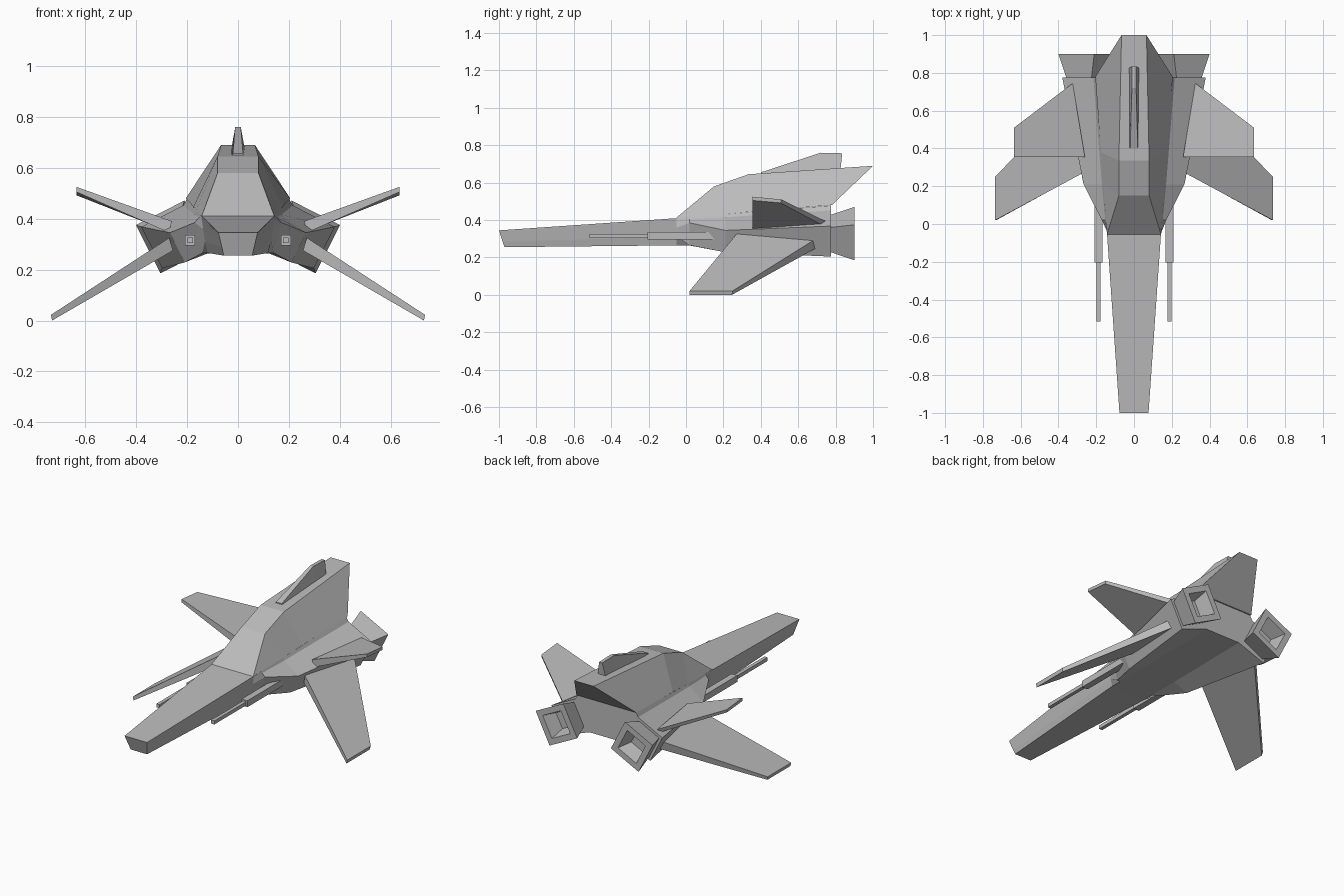
import bpy, bmesh
from mathutils import Vector

cube = bpy.data.objects.get("Cube")
if cube:
    bpy.data.objects.remove(cube, do_unlink=True)

# Single painted-metal colour
GREY = (0.5, 0.5, 0.5, 1.0)
metal = bpy.data.materials.new("hull grey")
metal.use_nodes = True
metal.diffuse_color = GREY
metal.node_tree.nodes["Principled BSDF"].inputs["Base Color"].default_value = GREY


def loft(name, rings, mirror=False):
    """Bridge closed rings of equal length, cap both ends."""
    bm = bmesh.new()
    loops = [[bm.verts.new(p) for p in ring] for ring in rings]
    n = len(loops[0])
    for a, b in zip(loops, loops[1:]):
        for i in range(n):
            j = (i + 1) % n
            bm.faces.new((a[i], a[j], b[j], b[i]))
    bm.faces.new(loops[0])
    bm.faces.new(loops[-1])
    bmesh.ops.recalc_face_normals(bm, faces=bm.faces)
    mesh = bpy.data.meshes.new(name)
    bm.to_mesh(mesh)
    bm.free()
    mesh.materials.append(metal)
    ob = bpy.data.objects.new(name, mesh)
    bpy.context.collection.objects.link(ob)
    if mirror:
        ob.modifiers.new("mirror", 'MIRROR')
    return ob


def both_sides(half):
    """Close a half section by reflecting it in x."""
    return half + [(-x, y, z) for x, y, z in reversed(half)]


def section(y, points, lean=0.0):
    top = points[0][1]
    return both_sides([(x, y + lean * (top - z), z) for x, z in points])


# Hull: long nose, flaring into the two engine shoulders
loft("hull", [
    section(-1.0, [(.077, .345), (.076, .34), (.07, .315), (.063, .285), (.056, .255)], .33),
    section(-.05, [(.143, .41), (.143, .404), (.137, .36), (.13, .31), (.118, .265)]),
    section(.02, [(.148, .416), (.152, .406), (.17, .385), (.14, .265), (.118, .264)]),
    section(.21, [(.164, .432), (.17, .415), (.267, .345), (.21, .228), (.118, .265)]),
    section(.775, [(.2, .478), (.215, .452), (.38, .368), (.298, .205), (.118, .27)]),
])

# Canopy and spine: windshield, cabin roof and overhanging tail
loft("canopy", [
    both_sides([(.143, -.055, .41), (.142, -.05, .41)]),
    both_sides([(.08, .15, .58), (.164, .21, .432)]),
    both_sides([(.08, .335, .645), (.175, .38, .447)]),
    both_sides([(.066, 1.0, .69), (.205, .78, .48)]),
])

# Dorsal fin
loft("dorsal_fin", [
    both_sides([(.02, .40, .655), (.026, .40, .64)]),
    both_sides([(.011, .72, .76), (.028, .72, .65)]),
    both_sides([(.011, .835, .757), (.029, .825, .66)]),
])

# Swept lower wings, root to tip
loft("lower_wing", [
    [(.27, .27, .325), (.27, .735, .325), (.255, .74, .275), (.255, .28, .275)],
    [(.735, .02, .022), (.735, .25, .022), (.73, .245, 0), (.73, .02, 0)],
], mirror=True)

# Raised upper wings
loft("upper_wing", [
    [(.26, .355, .39), (.325, .745, .395), (.325, .735, .37), (.27, .355, .345)],
    [(.635, .355, .525), (.635, .51, .51), (.635, .505, .492), (.635, .355, .505)],
], mirror=True)

# Tilted square engine nozzles with a flared rim and hollow throat
centre = Vector((.258, 0, .328))
corner = Vector((.1425, 0, .047))


def nozzle_ring(y, scale):
    u = corner * scale
    v = Vector((-u.z, 0, u.x))
    base = centre + Vector((0, y, 0))
    return [base + d for d in (u, v, -u, -v)]


loft("engine_nozzle", [
    nozzle_ring(.765, .68),
    nozzle_ring(.9, 1.0),
    nozzle_ring(.9, .66),
    nozzle_ring(.81, .46),
], mirror=True)


# Guns: housing and slim barrel
def square(y, r, slant=0.0):
    return [(.188 + a * r, y + b * slant, .315 + b * r)
            for a, b in ((-1, -1), (1, -1), (1, 1), (-1, 1))]


loft("gun_housing", [square(-.205, .02), square(.155, .02, -.015)], mirror=True)
loft("gun_barrel", [square(-.515, .011), square(-.19, .011)], mirror=True)
